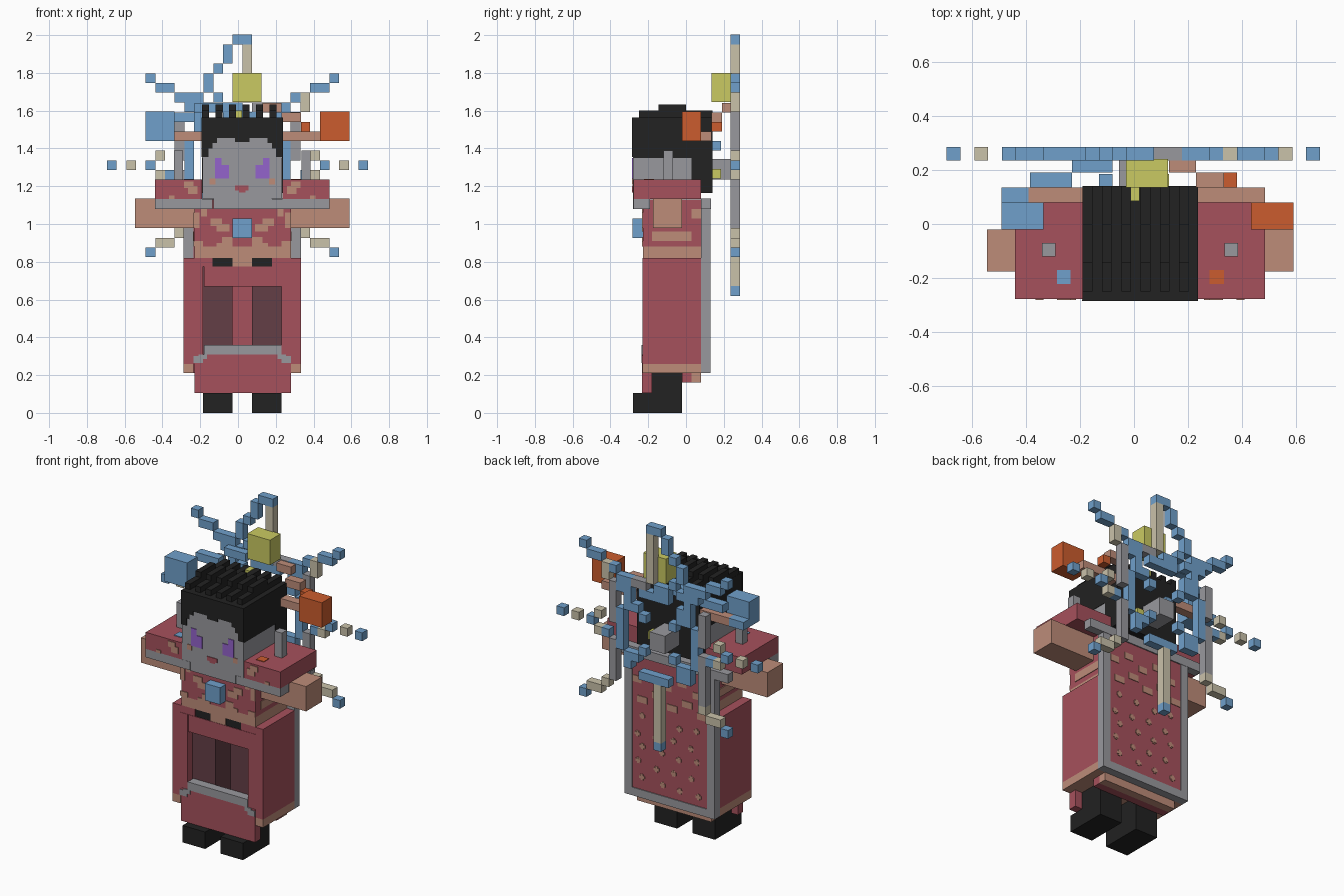
import bpy, bmesh, math, random

CX = 0.0225          # middle of the body
G = 0.0512           # wheel cell size


def lin(c):
    return c / 12.92 if c <= 0.04045 else ((c + 0.055) / 1.055) ** 2.4


def colour(name, r, g, b):
    m = bpy.data.materials.new(name)
    m.diffuse_color = (lin(r / 255), lin(g / 255), lin(b / 255), 1)
    return m


RED = colour("red cloth", 166, 81, 92)
TAN = colour("tan", 189, 140, 121)
GREY = colour("grey", 153, 153, 158)
BLACK = colour("black", 34, 34, 34)
BLUE = colour("blue", 112, 160, 203)
CREAM = colour("cream", 202, 194, 170)
YELLOW = colour("yellow", 202, 202, 98)
ORANGE = colour("orange", 203, 92, 46)
PURPLE = colour("purple", 148, 99, 204)
MAROON = colour("dark maroon", 100, 62, 70)


def part(name, mat, boxes, mirror=False):
    """One object from boxes (x0, x1, y0, y1, z0, z1), optionally mirrored about the body."""
    boxes = list(boxes)
    if mirror:
        boxes += [(2 * CX - b[1], 2 * CX - b[0]) + tuple(b[2:]) for b in boxes]
    bm = bmesh.new()
    for x0, x1, y0, y1, z0, z1 in boxes:
        vs = bmesh.ops.create_cube(bm, size=1)["verts"]
        for v in vs:
            v.co = ((x0 + x1) / 2 + v.co.x * (x1 - x0),
                    (y0 + y1) / 2 + v.co.y * (y1 - y0),
                    (z0 + z1) / 2 + v.co.z * (z1 - z0))
    me = bpy.data.meshes.new(name)
    bm.to_mesh(me)
    bm.free()
    me.materials.append(mat)
    ob = bpy.data.objects.new(name, me)
    bpy.context.collection.objects.link(ob)
    return ob


def front_plates(name, mat, y, rects, mirror=False):
    """Thin painted plates (x0, x1, z0, z1) lying on a front face."""
    return part(name, mat, [(a, b, y - 0.004, y + 0.002, c, d) for a, b, c, d in rects], mirror)


# boots and legs
part("boots", BLACK, [(0.075, 0.23, -0.28, -0.02, 0, 0.105),
                      (0.075, 0.23, -0.18, -0.02, 0.105, 0.21)], True)
part("legs", MAROON, [(0.075, 0.23, -0.18, -0.02, 0.21, 0.775)], True)

# hollow skirt with a window in the front wall
part("skirt_sides", RED, [(0.28, 0.333, -0.23, 0.08, 0.26, 0.82),
                          (0.23, 0.28, -0.23, -0.18, 0.26, 0.775)], True)
part("skirt_walls", RED, [(-0.18, 0.23, -0.23, -0.18, 0.67, 0.775),
                          (-0.235, 0.28, 0.03, 0.08, 0.21, 0.78)])
part("skirt_hem", TAN, [(0.28, 0.333, -0.23, 0.08, 0.21, 0.26)], True)
part("skirt_floor", TAN, [(-0.23, 0.28, -0.18, 0.03, 0.21, 0.225),
                          (-0.23, 0.28, 0.03, 0.08, 0.16, 0.21)])
part("under_step", RED, [(-0.23, 0.28, -0.02, 0.03, 0.16, 0.21)])
part("front_flap", RED, [(-0.23, 0.28, -0.232, -0.18, 0.105, 0.31)])
part("flap_trim", GREY, [(-0.18, 0.23, -0.236, -0.18, 0.31, 0.36)])
front_plates("flap_trim_ends", GREY, -0.232, [(0.23, 0.28, 0.265, 0.30), (0.21, 0.255, 0.285, 0.31)], True)

# back cape: grey frame, red cloth, tan spots
part("cape_frame_sides", GREY, [(0.28, 0.333, 0.08, 0.13, 0.21, 1.135)], True)
part("cape_frame_ends", GREY, [(-0.235, 0.28, 0.08, 0.13, 0.21, 0.26),
                               (-0.38, 0.43, 0.08, 0.132, 1.08, 1.135)])
part("cape_cloth", RED, [(-0.235, 0.28, 0.08, 0.125, 0.26, 1.08)])
random.seed(4)
spots = []
for r in range(5):
    for c in range(4):
        x = -0.17 + c * 0.125 + (0.04 if r % 2 else 0) + random.uniform(-.01, .01)
        z = 0.33 + r * 0.095 + random.uniform(-.015, .015)
        spots += [(x - .018, x + .018, 0.12, 0.129, z - .009, z + .009),
                  (x - .009, x + .009, 0.12, 0.1285, z - .018, z + .018)]
for c in range(5):
    x = -0.235 + c * 0.103
    z = 0.80 + 0.05 * (c % 2)
    spots += [(x, x + 0.07, 0.12, 0.129, z, z + 0.04),
              (x + 0.04, x + 0.1, 0.12, 0.1285, z + 0.12, z + 0.16)]
part("cape_spots", TAN, spots)

# torso with painted pattern
part("torso", RED, [(-0.23, 0.28, -0.228, 0.08, 0.88, 1.13)])
part("waist", TAN, [(-0.23, 0.28, -0.228, 0.08, 0.82, 0.88), (-0.03, 0.075, -0.228, 0.03, 0.775, 0.82)])
part("belt_dark", BLACK, [(0.075, 0.18, -0.226, 0.03, 0.765, 0.82)], True)
part("belt_red", RED, [(0.18, 0.28, -0.228, 0.03, 0.775, 0.82)], True)
front_plates("torso_pattern", TAN, -0.228,
             [(0.075, 0.13, 0.88, 0.93), (0.13, 0.16, 0.88, 0.90), (0.09, 0.16, 0.96, 1.0),
              (0.13, 0.19, 0.99, 1.03), (0.23, 0.28, 0.88, 0.91), (0.25, 0.28, 0.98, 1.06),
              (0.21, 0.24, 1.04, 1.08)], True)
part("torso_side_pattern", TAN, [(0.278, 0.284, -0.18, 0.03, 0.91, 0.96),
                                 (0.278, 0.284, 0.03, 0.08, 1.03, 1.08)], True)
part("chest_gem", BLUE, [(-0.03, 0.075, -0.283, -0.228, 0.925, 1.03)])

# shoulders, arms, shoulder ornaments
part("shoulders", RED, [(0.235, 0.485, -0.277, 0.08, 1.132, 1.235)], True)
part("shoulder_trim", GREY, [(0.18, 0.485, -0.277, -0.19, 1.08, 1.132)], True)
part("collar", GREY, [(-0.13, 0.18, -0.28, -0.2, 1.08, 1.138)])
part("arms", TAN, [(0.27, 0.59, -0.175, -0.02, 0.98, 1.134)], True)
front_plates("shoulder_spots", TAN, -0.277, [(0.26, 0.31, 1.16, 1.20), (0.28, 0.33, 1.19, 1.225),
                                             (0.38, 0.41, 1.132, 1.15)], True)
part("shoulder_posts", GREY, [(0.335, 0.385, -0.12, -0.07, 1.235, 1.39)], True)
part("left_shoulder_mark", BLUE, [(-0.285, -0.235, -0.222, -0.17, 1.23, 1.239)])
part("right_shoulder_mark", ORANGE, [(0.28, 0.333, -0.222, -0.17, 1.23, 1.239)])

# head, hair and face
part("head", GREY, [(-0.188, 0.234, -0.281, 0.03, 1.135, 1.45)])
part("hair_cap", BLACK, [(-0.191, 0.237, -0.281, 0.14, 1.455, 1.565),
                         (-0.191, 0.237, 0.03, 0.14, 1.165, 1.455),
                         (-0.191, 0.237, -0.278, 0.03, 1.35, 1.455)])
part("face_panel", GREY, [(-0.155, 0.20, -0.281, -0.27, 1.35, 1.455)])
front_plates("fringe", BLACK, -0.281,
             [(0.2, 0.237, 1.355, 1.565), (0.18, 0.2, 1.40, 1.565), (0.155, 0.18, 1.43, 1.565),
              (CX, 0.06, 1.435, 1.565), (0.06, 0.155, 1.455, 1.565)], True)
ridges = []
for i in range(6):
    x = -0.19 + i * 0.0715
    ridges += [(x, x + 0.036, -0.25, 0.14, 1.565, 1.6), (x, x + 0.036, -0.145, 0, 1.6, 1.633)]
part("hair_ridges", BLACK, ridges)
front_plates("eyes", PURPLE, -0.281, [(0.092, 0.168, 1.24, 1.312), (0.132, 0.168, 1.312, 1.35)], True)
front_plates("mouth", RED, -0.281, [(-0.015, 0.055, 1.178, 1.203), (0.005, 0.04, 1.168, 1.178)])
front_plates("cheeks", TAN, -0.281, [(0.165, 0.195, 1.21, 1.242)], True)

# side blocks on curved stalks, crown block
part("left_block", BLUE, [(-0.49, -0.335, -0.02, 0.08, 1.44, 1.595)])
part("right_block", ORANGE, [(0.433, 0.59, -0.02, 0.08, 1.44, 1.595)])
part("lower_stalks", TAN, [(0.23, 0.435, 0.08, 0.135, 1.44, 1.49)], True)
part("left_block_back", BLUE, [(-0.49, -0.385, 0.08, 0.135, 1.44, 1.49)])
part("right_block_back", TAN, [(0.43, 0.485, 0.08, 0.135, 1.44, 1.49)])
part("right_stalk", TAN, [(0.23, 0.333, 0.135, 0.19, 1.54, 1.59), (0.13, 0.23, 0.19, 0.24, 1.59, 1.64)])
part("right_stalk_tip", ORANGE, [(0.333, 0.382, 0.135, 0.19, 1.49, 1.54)])
part("left_stalk", BLUE, [(-0.385, -0.23, 0.135, 0.19, 1.54, 1.59), (-0.23, -0.08, 0.19, 0.24, 1.59, 1.64),
                          (-0.13, -0.08, 0.13, 0.185, 1.39, 1.44)])
part("crown_block", YELLOW, [(-0.03, 0.125, 0.135, 0.24, 1.645, 1.8),
                             (-0.03, 0.02, 0.085, 0.137, 1.565, 1.6),
                             (0.08, 0.13, 0.13, 0.185, 1.24, 1.29)])

# wheel behind the head, laid out on a cell grid
part("wheel_hub", GREY, [(-0.055, 0.05, 0.13, 0.285, 1.235, 1.345)])


def cells(name, mat, items):
    part(name, mat, [(-0.028 + n * G, -0.028 + (n + 1) * G, 0.235, 0.286,
                      0.62 + m * G, 0.62 + (m + 1) * G) for n, m in sorted(items)])


grey = {(s * 6, m) for s in (-1, 1) for m in range(7, 18) if m not in (12, 13, 14)}
grey |= {(2, 19), (3, 19), (6, 18), (-6, 12), (-6, 14), (6, 14)}
blue = {(n, m) for n in range(-6, 7) for m in range(7, 20)
        if round(math.hypot(n, m - 13)) == 5 and n not in (-2, 3)} - grey
# inner spokes, rays, tips
blue |= {(s * k, 13 + t * k) for s in (-1, 1) for t in (-1, 1) for k in (2, 3, 4)}
blue |= {(0, 26), (1, 26), (-1, 25), (-1, 24), (-2, 23), (-3, 22), (-3, 21), (-2, 20), (-1, 19), (0, 19)}
blue |= {(-9, 22), (-8, 21), (-7, 21), (-6, 20), (-5, 20), (-4, 20), (-4, 19), (-3, 19), (-5, 19), (-4, 18)}
blue |= {(10, 22), (9, 21), (8, 21), (6, 20), (5, 19), (4, 19), (4, 18), (5, 18)}
blue |= {(-13, 13), (13, 13), (-9, 13), (9, 13), (-9, 4), (10, 4), (0, 0), (7, 12), (-7, 12)}
cream = {(1, m) for m in range(20, 26)} | {(0, m) for m in range(1, 8)}
cream |= {(-11, 13), (11, 13), (-8, 14), (8, 14), (-8, 12), (8, 12), (7, 20), (7, 19)}
cream |= {(-8, 5), (-7, 5), (-6, 6), (9, 5), (8, 5), (7, 6)}
cells("wheel_frame", GREY, grey - blue)
cells("wheel_rays", BLUE, blue)
cells("wheel_shafts", CREAM, cream - blue - grey)
